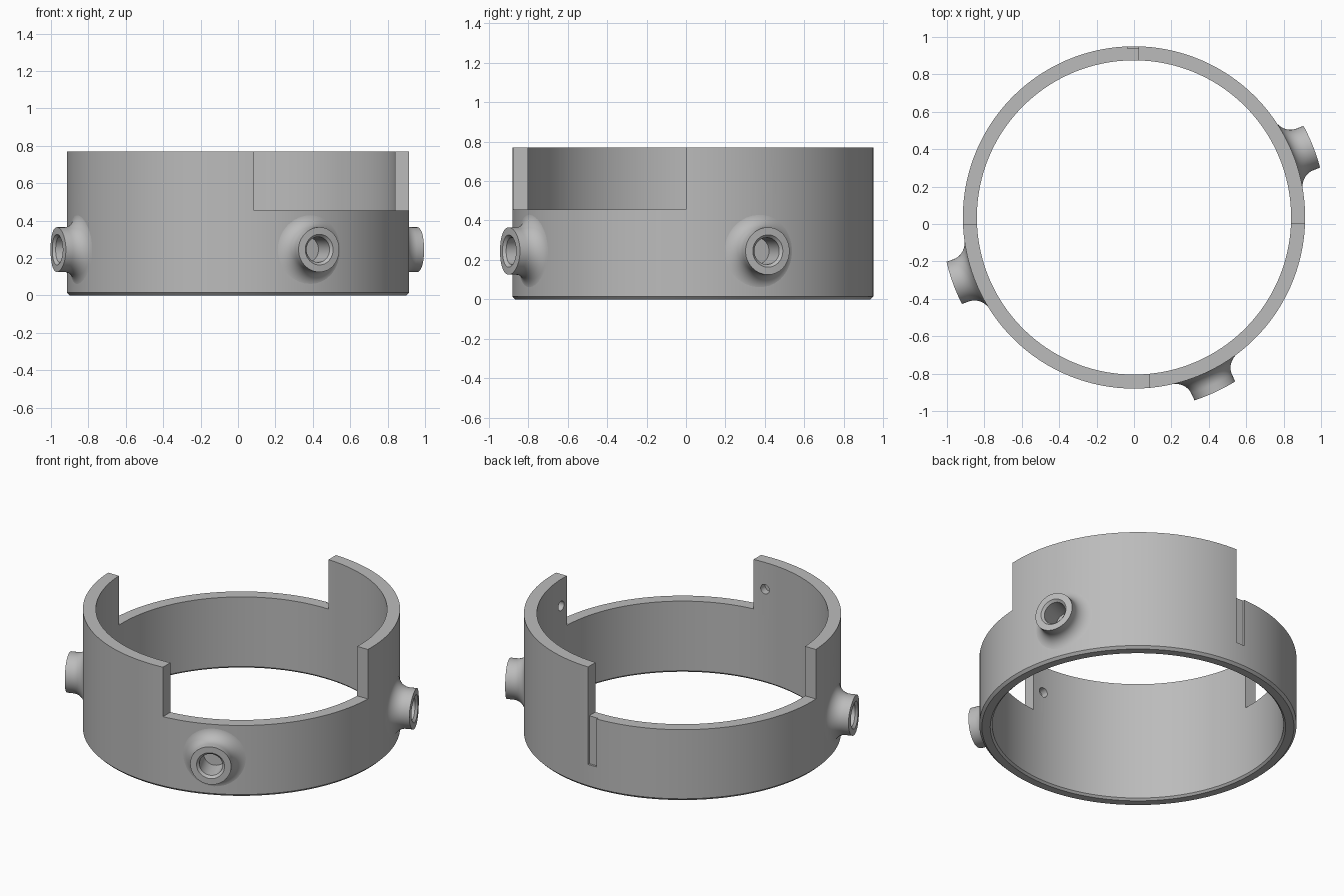
import bpy, bmesh, math
from mathutils import Matrix, Vector

cube = bpy.data.objects.get("Cube")
if cube:
    bpy.data.objects.remove(cube, do_unlink=True)

CENTRE_Y = 0.035
OUTER, INNER, HEIGHT = 0.915, 0.84, 0.77
STEP_Z, BOSS_Z, PIN_Z = 0.455, 0.245, 0.6
CENTRE = Vector((0, CENTRE_Y, 0))

grey = bpy.data.materials.new("plain grey")
grey.use_nodes = True
grey.diffuse_color = (0.5, 0.5, 0.5, 1)
grey.node_tree.nodes["Principled BSDF"].inputs["Base Color"].default_value = (0.5, 0.5, 0.5, 1)


def finish(name, bm):
    bmesh.ops.recalc_face_normals(bm, faces=bm.faces)
    mesh = bpy.data.meshes.new(name)
    bm.to_mesh(mesh)
    bm.free()
    mesh.materials.append(grey)
    obj = bpy.data.objects.new(name, mesh)
    bpy.context.collection.objects.link(obj)
    return obj


def lathe(profile, steps, closed):
    """Spin (radius, height) points around z."""
    bm = bmesh.new()
    verts = [bm.verts.new((r, 0, h)) for r, h in profile]
    pairs = list(zip(verts, verts[1:]))
    if closed:
        pairs.append((verts[-1], verts[0]))
    edges = [bm.edges.new(p) for p in pairs]
    bmesh.ops.spin(bm, geom=verts + edges, axis=(0, 0, 1), cent=(0, 0, 0),
                   angle=math.tau, steps=steps, use_merge=True)
    bmesh.ops.remove_doubles(bm, verts=bm.verts, dist=1e-5)
    return bm


def select_only(obj):
    bpy.ops.object.select_all(action='DESELECT')
    obj.select_set(True)
    bpy.context.view_layer.objects.active = obj


def smooth(obj):
    select_only(obj)
    bpy.ops.object.shade_smooth_by_angle(angle=math.radians(30))


def cut(target, cutter):
    mod = target.modifiers.new("cut", 'BOOLEAN')
    mod.operation = 'DIFFERENCE'
    mod.solver = 'EXACT'
    mod.object = cutter
    select_only(target)
    bpy.ops.object.modifier_apply(modifier=mod.name)
    bpy.data.objects.remove(cutter, do_unlink=True)


def box_cutter(low, high):
    low, high = Vector(low), Vector(high)
    bm = bmesh.new()
    bmesh.ops.create_cube(bm, size=1)
    bmesh.ops.scale(bm, vec=high - low, verts=bm.verts)
    bmesh.ops.translate(bm, vec=(low + high) / 2, verts=bm.verts)
    return finish("box_cutter", bm)


def radial_frame(degrees, z):
    """Local +x points outward from the ring axis."""
    return (Matrix.Translation(CENTRE + Vector((0, 0, z)))
            @ Matrix.Rotation(math.radians(degrees), 4, 'Z'))


def bore_cutter(degrees, z, radius, start, end):
    bm = bmesh.new()
    bmesh.ops.create_cone(bm, cap_ends=True, segments=32, radius1=radius,
                          radius2=radius, depth=end - start)
    move = Matrix.Translation(((start + end) / 2, 0, 0)) @ Matrix.Rotation(math.pi / 2, 4, 'Y')
    bm.transform(radial_frame(degrees, z) @ move)
    return finish("bore_cutter", bm)


# Ring body with chamfered foot
ring_bm = lathe([(INNER, HEIGHT), (INNER, 0.012), (INNER + 0.012, 0),
                 (OUTER - 0.015, 0), (OUTER, 0.015), (OUTER, HEIGHT)], 180, True)
bmesh.ops.translate(ring_bm, vec=CENTRE, verts=ring_bm.verts)
ring = finish("ring_body", ring_bm)

# Two opposite cutaways and the narrow locating groove
cut(ring, box_cutter((0.085, -2, STEP_Z), (2, 0, 2)))
cut(ring, box_cutter((-2, 0, STEP_Z), (0.025, 2, 2)))
cut(ring, box_cutter((-0.035, 0.937, 0.15), (0.025, 1.2, 0.5)))

# Blind pin holes on the inside of each raised wall
for angle in (1.5, -89.5):
    cut(ring, bore_cutter(angle, PIN_Z, 0.03, 0.75, 0.885))

# Flared, blind-bored bosses that follow the ring's curve
FILLET, BOSS_R, TIP, FLOOR = 0.075, 0.12, 1.03, 0.875
boss_profile = [(0, FLOOR), (0.068, FLOOR), (0.068, TIP - 0.015), (0.082, TIP), (BOSS_R, TIP)]
for i in range(11):
    a = math.pi / 2 * i / 10
    boss_profile.append((BOSS_R + FILLET * (1 - math.cos(a)),
                         OUTER - 0.001 + FILLET * (1 - math.sin(a))))

for name, angle in (("front_boss", -65), ("left_boss", 21.7), ("right_boss", 200)):
    cut(ring, bore_cutter(angle, BOSS_Z, 0.075, FLOOR - 0.01, 1.2))
    bm = lathe(boss_profile, 64, False)
    for v in bm.verts:
        across, up, reach = v.co
        v.co = (math.sqrt(reach ** 2 - across ** 2), across, up)
    bm.transform(radial_frame(angle, BOSS_Z))
    smooth(finish(name, bm))

smooth(ring)
